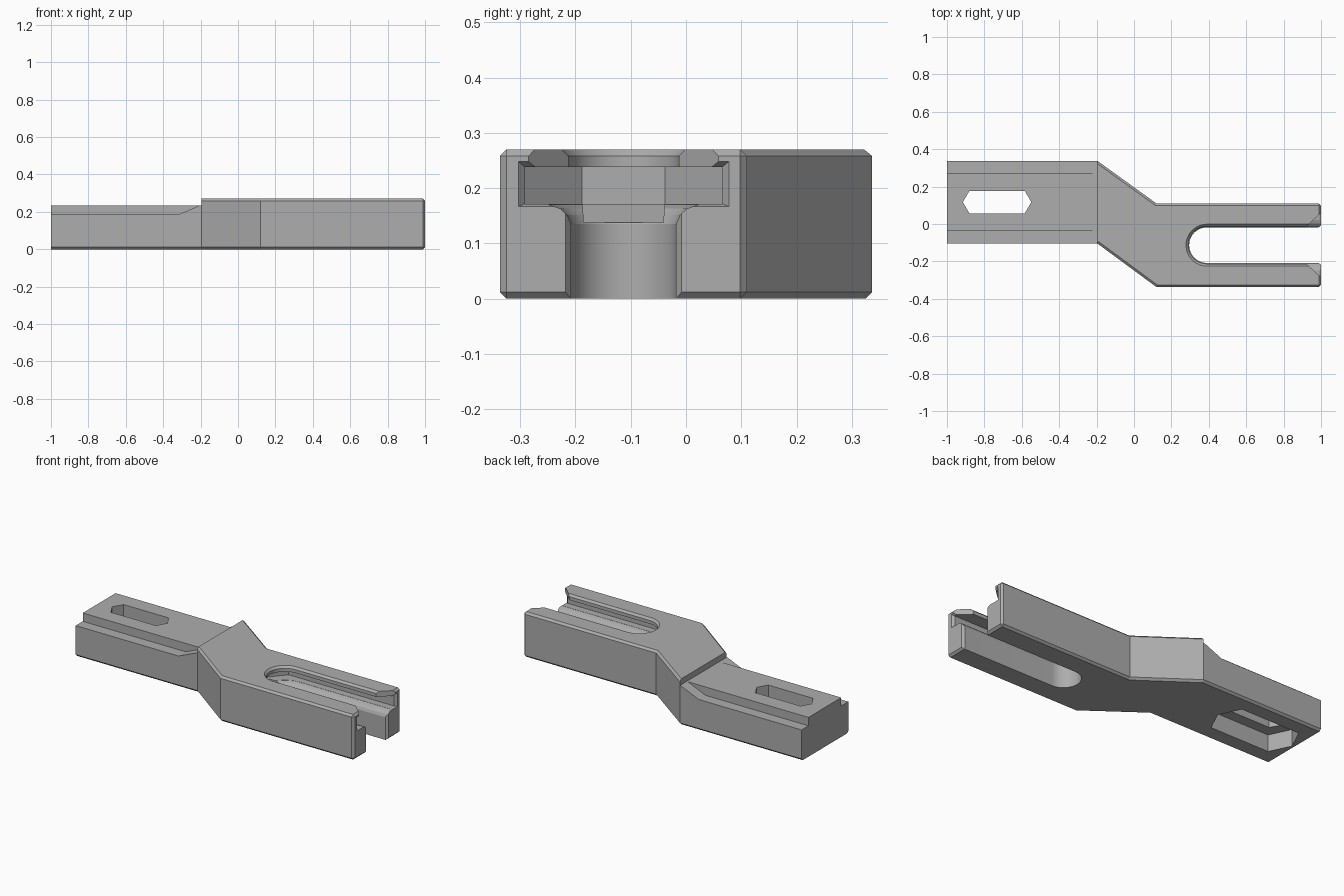
import bpy, bmesh, math

old = bpy.data.objects.get("Cube")
if old:
    bpy.data.objects.remove(old)

grey = bpy.data.materials.new("plain_grey")
grey.use_nodes = True
COLOUR = (0.42, 0.42, 0.42, 1)
grey.diffuse_color = COLOUR
grey.node_tree.nodes["Principled BSDF"].inputs["Base Color"].default_value = COLOUR

FORK_Y = -0.113    # centre line of the fork arm
ARM_Y = 0.117      # centre line of the flat arm


def loft(name, rings):
    """Closed solid through rings of equal point count."""
    bm = bmesh.new()
    loops = [[bm.verts.new(p) for p in ring] for ring in rings]
    n = len(loops[0])
    for a, b in zip(loops, loops[1:]):
        for i in range(n):
            j = (i + 1) % n
            bm.faces.new((a[i], a[j], b[j], b[i]))
    bm.faces.new(loops[0][::-1])
    bm.faces.new(loops[-1])
    bmesh.ops.recalc_face_normals(bm, faces=bm.faces)
    mesh = bpy.data.meshes.new(name)
    bm.to_mesh(mesh)
    bm.free()
    obj = bpy.data.objects.new(name, mesh)
    bpy.context.collection.objects.link(obj)
    mesh.materials.append(grey)
    return obj


def at(points, z):
    return [(x, y, z) for x, y in points]


def prism(name, points, z0, z1):
    return loft(name, [at(points, z0), at(points, z1)])


def stadium(half, centre=0.39, end=1.1, steps=24):
    """Slot outline, round at one end and open past the mouth."""
    arc = [math.pi * (0.5 + i / steps) for i in range(steps + 1)]
    pts = [(centre + half * math.cos(a), FORK_Y + half * math.sin(a)) for a in arc]
    return pts + [(end, FORK_Y - half), (end, FORK_Y + half)]


def hexagon(cx, cy, tip, flat, half):
    return [(cx - tip, cy), (cx - flat, cy - half), (cx + flat, cy - half),
            (cx + tip, cy), (cx + flat, cy + half), (cx - flat, cy + half)]


def section(x, half, z0, z1):
    return [(x, FORK_Y - half, z0), (x, FORK_Y + half, z0),
            (x, FORK_Y + half, z1), (x, FORK_Y - half, z1)]


# Offset body, chamfered everywhere except at the flat arm's end
outline = [(-1, -0.105), (-0.195, -0.105), (0.12, -0.337), (1, -0.337),
           (1, 0.11), (0.12, 0.11), (-0.195, 0.337), (-1, 0.337)]
body = prism("bracket_body", outline, 0, 0.27)
bm = bmesh.new()
bm.from_mesh(body.data)
edges = []
for e in bm.edges:
    a, b = (v.co for v in e.verts)
    level = abs(a.z - b.z) < 0.001
    at_end = max(a.x, b.x) < -0.99
    at_mouth = min(a.x, b.x) > 0.99
    if (level and not at_end) or at_mouth:
        edges.append(e)
bmesh.ops.bevel(bm, geom=edges, offset=0.012, segments=1, affect='EDGES')
bm.to_mesh(body.data)
bm.free()

cutters = []

# Lowered top of the flat arm
cutters.append(prism("arm_top_cut",
                     [(-1.1, -0.5), (-0.195, -0.5), (-0.195, 0.5), (-1.1, 0.5)], 0.235, 0.4))

# Side shoulders that ramp up towards the bend
ramp = [(-1.1, 0.185), (-0.32, 0.185), (-0.2, 0.236), (-0.2, 0.3), (-1.1, 0.3)]
for side in (-1, 1):
    inner, outer = ARM_Y + side * 0.155, ARM_Y + side * 0.4
    cutters.append(loft("shoulder_cut", [[(x, y, z) for x, z in ramp] for y in (inner, outer)]))

# Six-sided slot with a wider recess underneath
cutters.append(prism("arm_slot_cut", hexagon(-0.732, ARM_Y, 0.183, 0.148, 0.06), -0.1, 0.4))
cutters.append(prism("arm_recess_cut", hexagon(-0.732, ARM_Y, 0.255, 0.195, 0.125), -0.1, 0.1))

# Fork slot with rounded ledge and chamfered upper lip
slot = [(0.095, -0.1), (0.095, 0.135), (0.102, 0.151), (0.115, 0.163), (0.135, 0.17),
        (0.135, 0.23), (0.1, 0.237), (0.1, 0.258), (0.112, 0.27), (0.124, 0.282)]
cutters.append(loft("fork_slot_cut", [at(stadium(h), z) for h, z in slot]))

# Wide pocket beneath the lip with tapered inner end
pocket = [(0.2, -0.075), (0.29, -0.178), (1.1, -0.178),
          (1.1, 0.178), (0.29, 0.178), (0.2, 0.075)]
cutters.append(prism("pocket_cut", [(x, FORK_Y + y) for x, y in pocket], 0.171, 0.238))
cutters.append(loft("pocket_slope_cut", [
    [(x, FORK_Y + y, z) for x, y in ((start, -h), (0.6, -h), (0.6, h), (start, h))]
    for start, h, z in ((0.29, 0.072, 0.138), (0.2, 0.075, 0.186))]))

# Flared mouth of pocket, slot and lip
cutters.append(loft("pocket_mouth_cut", [section(0.984, 0.176, 0.173, 0.236),
                                         section(1.004, 0.194, 0.165, 0.251)]))
cutters.append(loft("slot_mouth_cut", [section(0.984, 0.093, -0.1, 0.16),
                                       section(1.004, 0.108, -0.1, 0.16)]))
flare = [(0.9, -0.08), (1.02, -0.19), (1.02, 0.19), (0.9, 0.08)]
cutters.append(prism("lip_mouth_cut", [(x, FORK_Y + y) for x, y in flare], 0.225, 0.3))

# Carve the body
bpy.context.view_layer.objects.active = body
body.select_set(True)
for cutter in cutters:
    mod = body.modifiers.new(cutter.name, 'BOOLEAN')
    mod.operation = 'DIFFERENCE'
    mod.solver = 'EXACT'
    mod.object = cutter
    bpy.ops.object.modifier_apply(modifier=mod.name)
    bpy.data.objects.remove(cutter)
bpy.ops.object.shade_smooth_by_angle(angle=math.radians(20))
